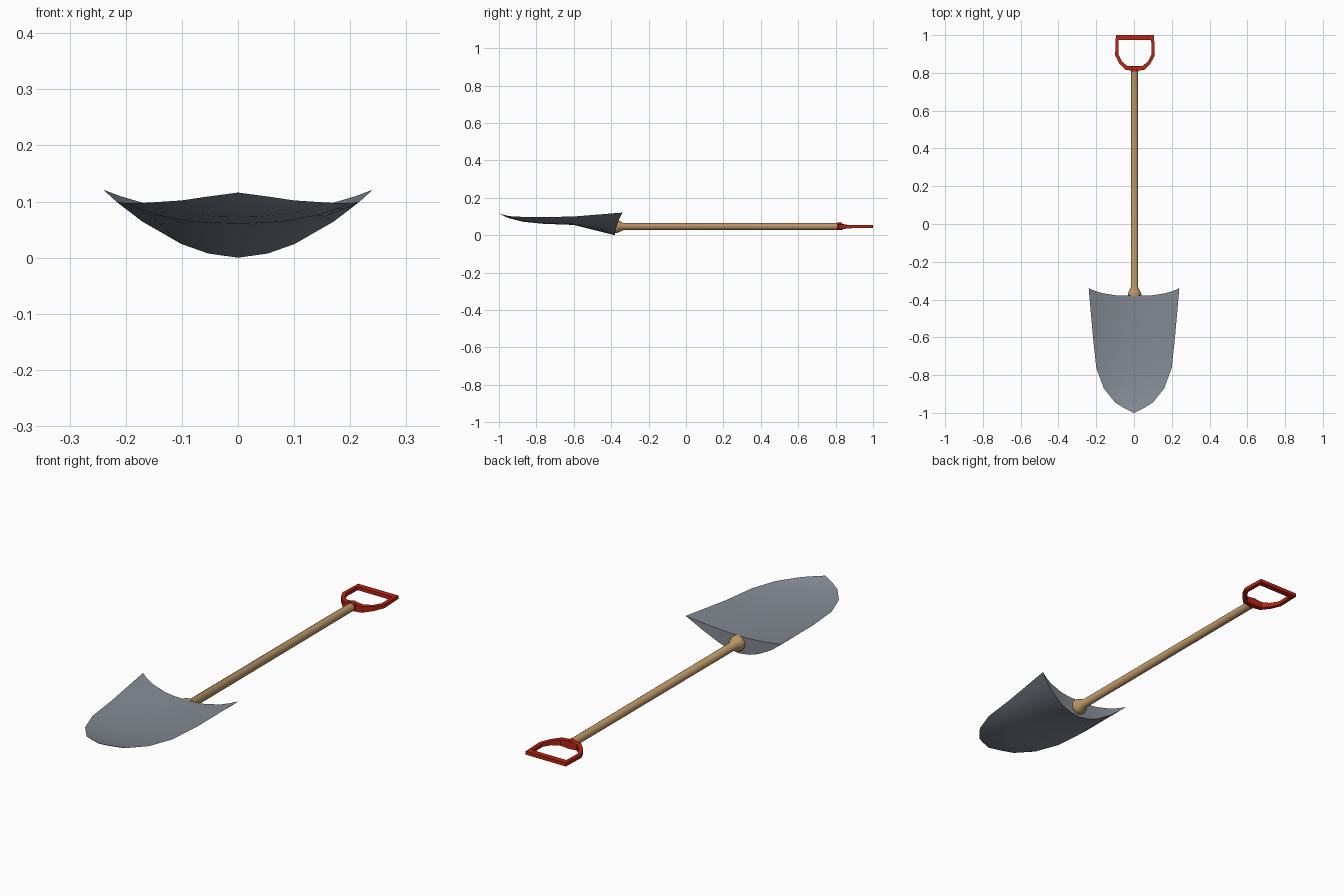
import bpy, bmesh, math

if "Cube" in bpy.data.objects:
    bpy.data.objects.remove(bpy.data.objects["Cube"])


def material(name, rgb):
    m = bpy.data.materials.new(name)
    m.diffuse_color = (*rgb, 1)
    m.use_nodes = True
    m.node_tree.nodes["Principled BSDF"].inputs["Base Color"].default_value = m.diffuse_color
    return m


steel = material("grey steel", (0.23, 0.25, 0.29))
wood = material("tan wood", (0.50, 0.31, 0.14))
red = material("red paint", (0.47, 0.018, 0.006))


def finish(name, bm, mat, angle):
    """Clean the bmesh and turn it into a smooth-by-angle object."""
    bmesh.ops.remove_doubles(bm, verts=bm.verts, dist=1e-5)
    bmesh.ops.dissolve_degenerate(bm, edges=bm.edges, dist=1e-6)
    bmesh.ops.recalc_face_normals(bm, faces=bm.faces)
    me = bpy.data.meshes.new(name)
    for f in bm.faces:
        f.smooth = True
    bm.to_mesh(me)
    bm.free()
    me.set_sharp_from_angle(angle=math.radians(angle))
    me.materials.append(mat)
    ob = bpy.data.objects.new(name, me)
    bpy.context.collection.objects.link(ob)
    return ob


def skin(bm, rows, closed=False):
    """Bridge equal-length rows of vertices with quads."""
    for a, b in zip(rows, rows[1:]):
        n = len(a)
        for i in range(n if closed else n - 1):
            j = (i + 1) % n
            bm.faces.new((a[i], a[j], b[j], b[i]))


# Blade: scooped top and belly that meet at the rim, with a closed back wall
# y, half width, rim z, top centre z, belly centre z, curve power
stations = [(-1.0, 0.0, .116, .116, .116, 2), (-.97, .06, .108, .106, .101, 2),
            (-.945, .10, .102, .098, .090, 2), (-.87, .16, .098, .083, .072, 2.2),
            (-.76, .20, .097, .073, .061, 2.6), (-.60, .217, .100, .068, .055, 2.6),
            (-.38, .24, .121, .080, .000, 1.85)]
half = (.22, .42, .71, .875, 1)
across = [-s for s in reversed(half)] + [0] + list(half)
bm = bmesh.new()
top, belly = [], []
for y, w, rim, zt, zb, p in stations:
    flare = .04 if y == -.38 else 0          # back corners sweep backwards
    for rows, zc, power in ((top, zt, 2.4), (belly, zb, p)):
        rows.append([bm.verts.new((s * w, y + flare * abs(s) ** 3,
                                   zc + (rim - zc) * abs(s) ** power)) for s in across])
skin(bm, top)
skin(bm, belly)
skin(bm, [top[-1], belly[-1]])
finish("blade", bm, steel, 40)

# Shaft: turned profile with a flared socket end at the blade
bm = bmesh.new()
sides = 16
rings = []
for y, r in ((-.385, .034), (-.372, .036), (-.358, .031), (-.335, .019), (.83, .018)):
    rings.append([bm.verts.new((.003 + r * math.cos(2 * math.pi * i / sides), y,
                                .047 + r * math.sin(2 * math.pi * i / sides)))
                  for i in range(sides)])
skin(bm, rings, closed=True)
bm.faces.new(rings[0])
bm.faces.new(rings[-1])
finish("shaft", bm, wood, 45)

# Grip: D-shaped frame, thicker where it joins the shaft
# outer x, outer y, inner x, inner y, half thickness (right half, mirrored)
frame = [(.048, .815, .040, .836, .014), (.083, .850, .069, .860, .010),
         (.105, .893, .088, .898, .008), (.101, 1.0, .086, .975, .008)]
loop = [(.005 + o, y, .005 + i, yi, t) for o, y, i, yi, t in frame]
loop += [(.005 - o, y, .005 - i, yi, t) for o, y, i, yi, t in reversed(frame)]
loop.append((.005, .812, .005, .836, .017))
bm = bmesh.new()
z = .046
sections = [[bm.verts.new(c) for c in ((ox, oy, z - t), (ox, oy, z + t),
                                       (ix, iy, z + t), (ix, iy, z - t))]
            for ox, oy, ix, iy, t in loop]
skin(bm, sections + sections[:1], closed=True)
finish("grip", bm, red, 25)

# Ferrule: short red collar between shaft and grip
bm = bmesh.new()
rings = [[bm.verts.new((.003 + .020 * math.cos(2 * math.pi * i / sides), y,
                        .047 + .020 * math.sin(2 * math.pi * i / sides)))
          for i in range(sides)] for y in (.808, .834)]
skin(bm, rings, closed=True)
for ring in rings:
    bm.faces.new(ring)
finish("ferrule", bm, red, 45)
